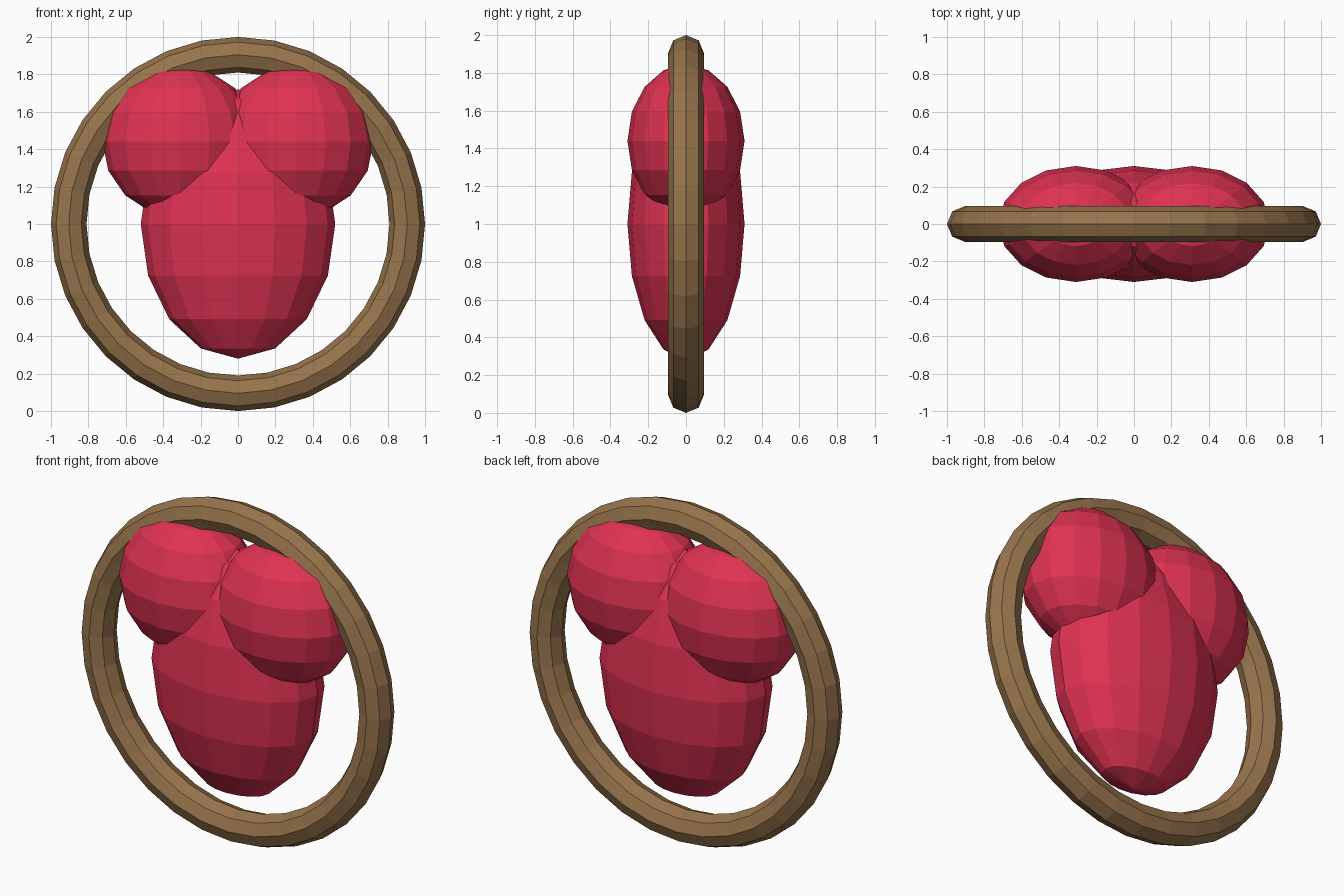
import bpy
from math import pi

cube = bpy.data.objects.get("Cube")
if cube:
    bpy.data.objects.remove(cube, do_unlink=True)


def make_material(name, rgb):
    mat = bpy.data.materials.new(name)
    mat.use_nodes = True
    colour = (*rgb, 1)
    mat.diffuse_color = colour
    mat.node_tree.nodes["Principled BSDF"].inputs["Base Color"].default_value = colour
    return mat


red = make_material("crimson red", (0.74, 0.032, 0.084))
brown = make_material("wood brown", (0.31, 0.175, 0.073))


def finish(name, mat):
    obj = bpy.context.object
    obj.name = name
    obj.data.materials.append(mat)
    bpy.ops.object.shade_flat()
    return obj


def ellipsoid(name, centre, radii):
    bpy.ops.mesh.primitive_uv_sphere_add(segments=16, ring_count=8, radius=1, location=centre)
    obj = finish(name, red)
    obj.scale = radii
    bpy.ops.object.transform_apply(location=False, rotation=False, scale=True)


# Upright hoop around the heart
bpy.ops.mesh.primitive_torus_add(major_segments=32, minor_segments=8,
                                 major_radius=0.905, minor_radius=0.095,
                                 location=(0, 0, 1), rotation=(pi / 2, 0, 0))
finish("outer_ring", brown)

# Heart body and its two upper lobes
ellipsoid("heart_body", (0, 0, 1), (0.52, 0.31, 0.72))
for side, x in (("left", 0.31), ("right", -0.31)):
    ellipsoid(side + "_lobe", (x, 0, 1.44), (0.415, 0.31, 0.405))
